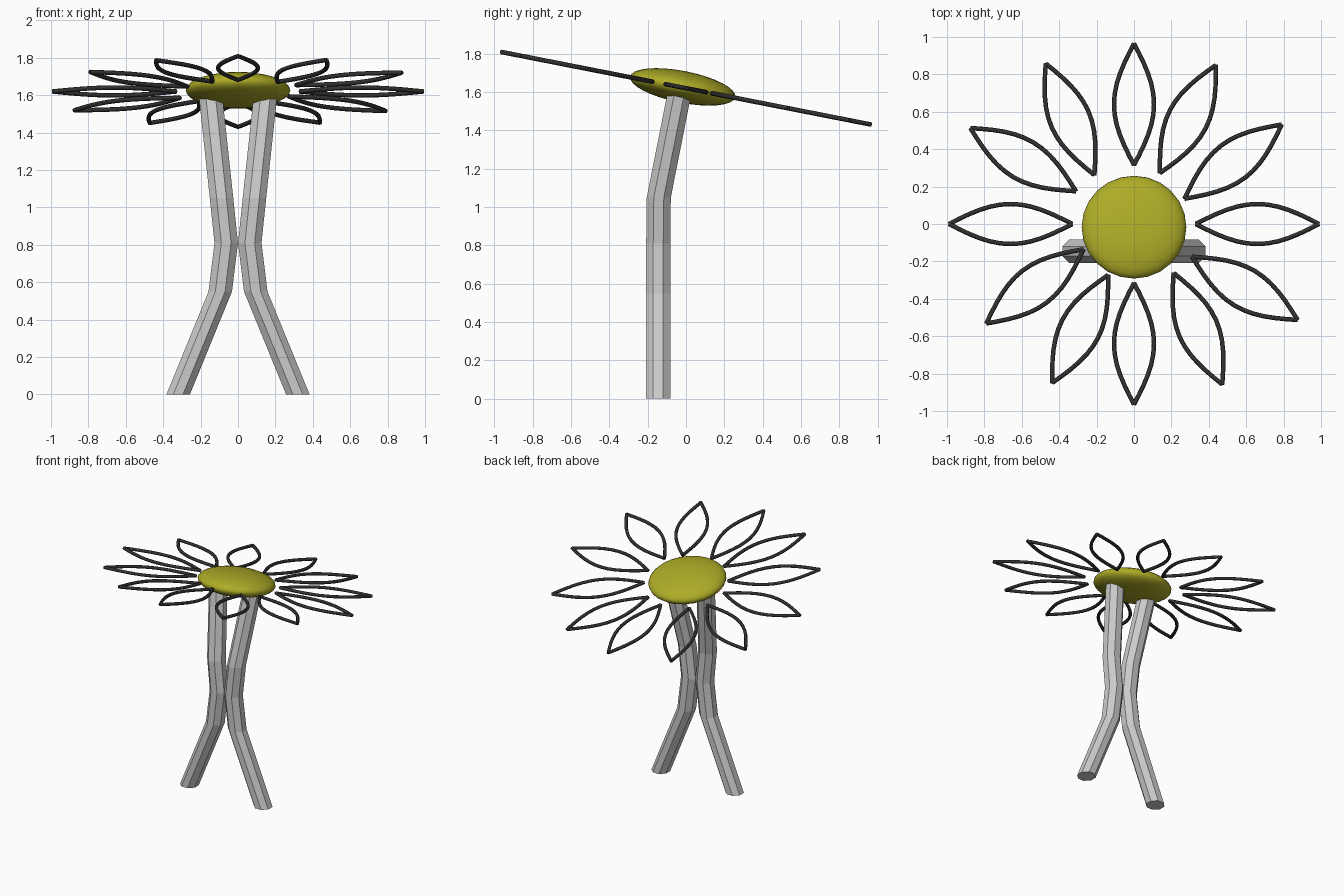
import bpy, bmesh, math
from mathutils import Matrix, Vector

if "Cube" in bpy.data.objects:
    bpy.data.objects.remove(bpy.data.objects["Cube"])

TILT = math.radians(-11.1)
SLOPE = math.tan(TILT)


def material(name, color):
    m = bpy.data.materials.new(name)
    m.diffuse_color = (*color, 1)
    m.use_nodes = True
    m.node_tree.nodes["Principled BSDF"].inputs["Base Color"].default_value = m.diffuse_color
    return m


def add_mesh(name, bm):
    mesh = bpy.data.meshes.new(name)
    bmesh.ops.recalc_face_normals(bm, faces=bm.faces)
    bm.to_mesh(mesh)
    bm.free()
    obj = bpy.data.objects.new(name, mesh)
    bpy.context.collection.objects.link(obj)
    return obj


# Bent octagonal legs, mirrored left and right
LEG_PATH = [(0.32, -0.145, 0), (0.095, -0.145, 0.55), (0.063, -0.145, 0.81),
            (0.088, -0.142, 1.05), (0.147, -0.033, 1.6)]


def leg(name, side):
    bm = bmesh.new()
    rings = []
    for x, y, z in LEG_PATH:
        ring = []
        for i in range(8):
            a = math.pi / 8 + i * math.pi / 4
            ring.append(bm.verts.new((side * x + 0.068 * math.cos(a),
                                      y + 0.068 * math.sin(a), z)))
        rings.append(ring)
    for lo, hi in zip(rings, rings[1:]):
        for i in range(8):
            j = (i + 1) % 8
            bm.faces.new((lo[i], lo[j], hi[j], hi[i]))
    bm.faces.new(rings[0])
    bm.faces.new(rings[-1])
    add_mesh(name, bm)


leg("left_leg", -1)
leg("right_leg", 1)

# Flattened, tilted flower centre
bm = bmesh.new()
bmesh.ops.create_uvsphere(bm, u_segments=24, v_segments=16, radius=1)
bm.transform(Matrix.Translation((0, -0.017, 1.627)) @ Matrix.Rotation(TILT, 4, 'X')
             @ Matrix.Diagonal((0.28, 0.28, 0.083, 1)))
for f in bm.faces:
    f.smooth = True
disc = add_mesh("flower_centre", bm)
disc.data.materials.append(material("olive", (0.42, 0.41, 0.02)))

# Wire petals: base and tip seen from above; the other six are turned 180 degrees
CHORDS = [((0.33, 0), (0.99, 0)), ((0.27, 0.135), (0.79, 0.532)),
          ((0.138, 0.272), (0.438, 0.85)), ((0, 0.315), (0, 0.965)),
          ((-0.212, 0.262), (-0.472, 0.858)), ((-0.31, 0.175), (-0.875, 0.513))]
curve = bpy.data.curves.new("petal_wires", 'CURVE')
curve.dimensions = '3D'
curve.bevel_depth = 0.012
curve.bevel_resolution = 2
curve.use_fill_caps = True
STEPS = 12
for turn in (1, -1):
    for base, tip in CHORDS:
        b, t = Vector(base) * turn, Vector(tip) * turn
        n = (t - b).orthogonal().normalized()
        for side in (-1, 1):
            s = curve.splines.new('POLY')
            s.points.add(STEPS)
            for i, p in enumerate(s.points):
                u = i / STEPS
                q = b.lerp(t, u) + n * side * 0.107 * math.sin(math.pi * u)
                p.co = (q.x, q.y, 1.62 + SLOPE * q.y, 1)
petals = bpy.data.objects.new("petal_wires", curve)
bpy.context.collection.objects.link(petals)
curve.materials.append(material("black", (0.03, 0.03, 0.03)))
